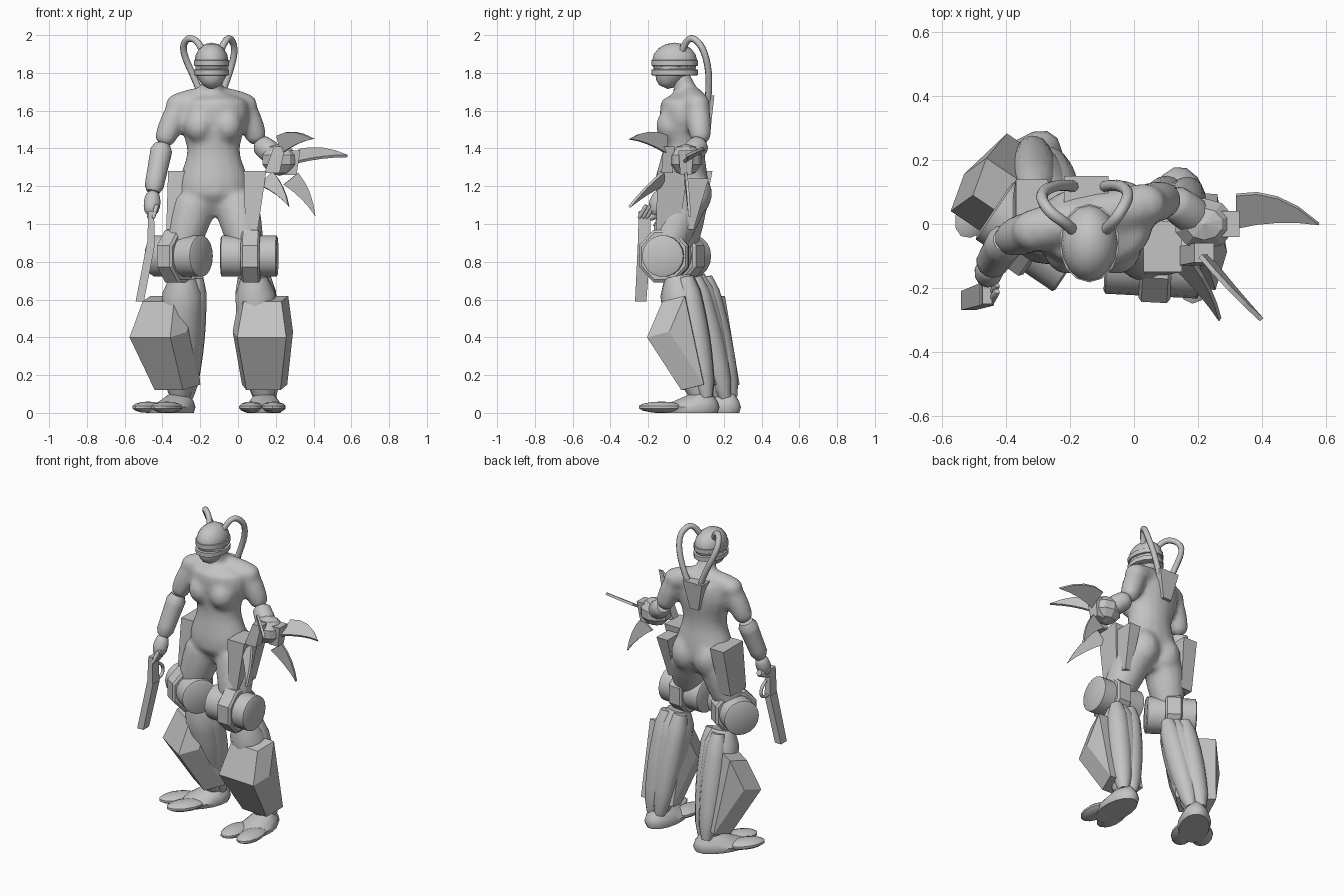
import bpy, bmesh, math
from mathutils import Vector, Matrix

if "Cube" in bpy.data.objects:
    bpy.data.objects.remove(bpy.data.objects["Cube"])

grey = bpy.data.materials.new("plain grey")
grey.use_nodes = True
tone = (.55, .55, .55, 1)
grey.diffuse_color = tone
grey.node_tree.nodes["Principled BSDF"].inputs["Base Color"].default_value = tone
IDENTITY = Matrix()
SIDES = {"left": 1, "right": -1}


def vec(x, y, z):
    return Vector((x, y, z))


def finish(name, bm, place=IDENTITY, smooth=False):
    bm.transform(place)
    bmesh.ops.recalc_face_normals(bm, faces=bm.faces)
    mesh = bpy.data.meshes.new(name)
    bm.to_mesh(mesh)
    bm.free()
    mesh.materials.append(grey)
    part = bpy.data.objects.new(name, mesh)
    bpy.context.collection.objects.link(part)
    if smooth:
        bpy.ops.object.select_all(action='DESELECT')
        part.select_set(True)
        bpy.context.view_layer.objects.active = part
        bpy.ops.object.shade_smooth_by_angle(angle=math.radians(45))
    return part


def skin(name, rings, sides=14, place=IDENTITY, smooth=True, level=False):
    """Join elliptical rings (centre, width, depth) into a closed skin."""
    bm = bmesh.new()
    up = vec(0, 0, 1)
    aim = up.rotation_difference(up if level else rings[-1][0] - rings[0][0])
    loops = []
    for centre, width, depth in rings:
        turns = [math.tau * (i + .5) / sides for i in range(sides)]
        loops.append([bm.verts.new(centre + aim @ vec(width * math.cos(a), depth * math.sin(a), 0))
                      for a in turns])
    for low, high in zip(loops, loops[1:]):
        for i in range(sides):
            bm.faces.new((low[i - 1], low[i], high[i], high[i - 1]))
    bm.faces.new(loops[0])
    bm.faces.new(loops[-1])
    return finish(name, bm, place, smooth)


def limb(name, start, end, r_start, r_end, bulge=0, place=IDENTITY):
    """A rounded limb whose radius swells by a sine towards its middle."""
    rings = []
    steps = 8
    for i in range(steps + 1):
        t = i / steps
        r = r_start + (r_end - r_start) * t + bulge * math.sin(math.pi * t)
        if i in (0, steps):
            r *= .7
        rings.append((start.lerp(end, t), r, r))
    return skin(name, rings, place=place)


def drum(name, start, end, width, depth, sides, place=IDENTITY, rim=.1, smooth=True):
    """A short cylinder with chamfered rims."""
    rings = [(start.lerp(end, t), width * k, depth * k)
             for t, k in ((0, .9), (rim, 1), (1 - rim, 1), (1, .9))]
    return skin(name, rings, sides, place, smooth)


def hull(name, points, place=IDENTITY):
    bm = bmesh.new()
    for point in points:
        bm.verts.new(point)
    bmesh.ops.convex_hull(bm, input=bm.verts)
    return finish(name, bm, place)


def taper(name, bottom, top, bottom_size, top_size):
    """A flat-faced block between two level rectangles given by half sizes."""
    return hull(name, [centre + vec(i * size[0], j * size[1], 0)
                       for centre, size in ((bottom, bottom_size), (top, top_size))
                       for i in (-1, 1) for j in (-1, 1)])


def ball(name, centre, radii, place=IDENTITY, segments=14, smooth=True):
    bm = bmesh.new()
    bmesh.ops.create_uvsphere(bm, u_segments=segments, v_segments=segments // 2, radius=1)
    bm.transform(Matrix.Translation(centre) @ Matrix.Diagonal((*radii, 1)))
    return finish(name, bm, place, smooth)


def tube(name, points, radius):
    curve = bpy.data.curves.new(name, 'CURVE')
    curve.dimensions = '3D'
    curve.bevel_depth = radius
    curve.bevel_resolution = 2
    curve.resolution_u = 4
    curve.use_fill_caps = True
    spline = curve.splines.new('NURBS')
    spline.points.add(len(points) - 1)
    for control, point in zip(spline.points, points):
        control.co = (*point, 1)
    spline.use_endpoint_u = True
    spline.order_u = 3
    curve.materials.append(grey)
    bpy.context.collection.objects.link(bpy.data.objects.new(name, curve))


def blade(name, root, tip, bend, width):
    """A thin crescent: two curved edges that part at the root and meet at the tip."""
    steps = 4
    middle = root.lerp(tip, .5)
    edge = bend.normalized() * width

    def curve(start, control, t):
        return start.lerp(control, t).lerp(control.lerp(tip, t), t)

    back = [curve(root + edge, middle + bend, i / steps) for i in range(steps + 1)]
    front = [curve(root - edge, middle, i / steps) for i in range(steps)]
    bm = bmesh.new()
    bm.faces.new([bm.verts.new(p) for p in back + front[::-1]])
    bmesh.ops.triangulate(bm, faces=bm.faces)
    part = finish(name, bm)
    solid = part.modifiers.new("thickness", 'SOLIDIFY')
    solid.thickness = .015
    solid.offset = 0


# Torso: a wave from wide hips through the waist to the chest
hip_z, chest_z = 1.2, 1.58
torso = [(vec(-.12, 0, 1.04), .05, .06)]
for i in range(12):
    z = 1.1 + .05 * i
    wave = math.cos(math.tau * (z - hip_z) / (chest_z - hip_z))
    fit = .75 if i == 0 else 1
    torso.append((vec(-.13, -.01, z), fit * (.165 + .025 * wave), fit * (.12 + .01 * wave)))
torso.append((vec(-.14, .01, 1.7), .07, .06))
body = [skin("torso", torso, 16)]
for side, s in SIDES.items():
    body.append(ball(side + "_chest", vec(-.13 + s * .075, -.08, 1.52), (.08, .08, .09)))
    body.append(ball(side + "_seat", vec(-.12 + s * .08, .04, 1.16), (.1, .1, .12)))
body.append(limb("neck", vec(-.14, .02, 1.66), vec(-.14, -.04, 1.8), .065, .05))

# Head, helmet and visor
head = vec(-.14, -.06, 1.86)
limb("jaw", vec(-.14, -.12, 1.725), head, .035, .085, .02)
ball("helmet_dome", head, (.09, .12, .1), segments=16)
for label, drop in (("upper", 0), ("lower", .05)):
    top = head + vec(0, 0, .01 - drop)
    drum(label + "_visor", top - vec(0, 0, .035), top, .095, .123, 14)

# Head hoses and their back housing
for side, s, spread in (("left", 1, .13), ("right", -1, .16)):
    path = ((.05, -.02, 1.92), (.07, 0, 1.97), (spread - .03, .04, 1.99), (spread, .1, 1.92),
            (.08, .13, 1.75), (.02, .11, 1.6))
    tube(side + "_hose", [vec(head.x + s * x, y, z) for x, y, z in path], .018)
taper("back_housing", vec(-.15, .1, 1.5), vec(-.15, .1, 1.68), (.03, .03), (.07, .05))


def leg(side, ankle, turn, knee, hip):
    s = SIDES[side]
    place = (Matrix.Translation(ankle) @ Matrix.Rotation(math.radians(turn), 4, 'Z')
             @ Matrix.Diagonal((s, 1, 1, 1)))
    across = vec(1, 0, 0)
    body.append(limb(side + "_thigh", place @ knee, hip, .08, .12, .01))
    # Knee roller with an eight-sided band
    drum(side + "_knee_roller", knee - across * .15, knee + across * .15, .11, .11, 18, place, .02)
    drum(side + "_knee_band", knee - across * .04, knee + across * .06, .15, .14, 8, place, smooth=False)
    # Calf with two muscle lobes behind it
    top = knee + vec(.02, .07, -.11)
    limb(side + "_calf", vec(0, 0, .05), top, .055, .1, .03, place)
    for label, i in (("inner", -1), ("outer", 1)):
        limb(f"{side}_{label}_calf_lobe", vec(i * .03, .03, .08), top + vec(i * .05, .05, 0),
             .045, .055, .02, place)
        ball(f"{side}_{label}_toe", vec(i * .06, -.21, .03), (.065, .12, .03), place)
    # Faceted shin guard, widest below the knee
    guard = []
    for z, y, half in ((.59, -.2, .1), (.4, -.28, .13), (.12, -.1, .09)):
        for i in (-1, 1):
            guard += [vec(i * half, y, z), vec(i * (half + .03), y + .12, z + .03)]
    hull(side + "_shin_guard", guard, place)
    # Foot
    skin(side + "_foot", [(vec(0, -.08, 0), .09, .17), (vec(0, -.08, .03), .1, .18),
                          (vec(0, -.03, .06), .08, .12), (vec(0, 0, .1), .05, .06)],
         16, place, level=True)


leg("left", vec(.14, .08, 0), -3, vec(-.07, -.2, .83), vec(-.02, 0, 1.15))
leg("right", vec(-.31, .2, 0), -34, vec(-.13, -.2, .83), vec(-.22, 0, 1.15))

# Tapered hip holsters
taper("left_holster", vec(.07, -.1, .94), vec(.09, -.07, 1.28), (.03, .06), (.06, .08))
taper("left_holster_rear", vec(.08, 0, .97), vec(.09, .06, 1.24), (.02, .04), (.04, .06))
taper("right_holster", vec(-.34, 0, .97), vec(-.32, .04, 1.28), (.04, .08), (.05, .1))


def upper_arm(side, shoulder, elbow):
    body.append(ball(side + "_shoulder", shoulder, (.075, .07, .065)))
    body.append(limb(side + "_upper_arm", elbow, shoulder, .05, .06, .01))
    body.append(limb(side + "_collar", vec(-.14, .02, 1.67), shoulder, .07, .07))


# Right arm, gauntlet and hand
elbow, wrist = vec(-.4, -.05, 1.42), vec(-.45, -.13, 1.17)
upper_arm("right", vec(-.31, -.02, 1.63), elbow)
limb("right_gauntlet", wrist, elbow, .05, .06)
palm = vec(-.46, -.17, 1.05)
limb("right_hand", palm, wrist, .03, .03, .015)
for i in range(3):
    knuckle = palm + vec(.03, -.02 * i, .05)
    limb("right_finger", knuckle, knuckle - vec(.02, .04, .07), .012, .01)

# Firearm pointing down
breech = vec(-.46, -.22, .9)
taper("gun_body", breech, vec(-.46, -.22, 1.07), (.02, .035), (.015, .03))
taper("gun_barrel", vec(-.52, -.24, .59), breech, (.022, .03), (.022, .035))
limb("gun_grip", vec(-.46, -.2, 1.03), vec(-.46, -.1, 1.08), .02, .025)
tube("gun_trigger_guard", [breech + vec(0, y, z) for y, z in ((.03, 0), (.1, 0), (.1, .08), (.05, .1))], .01)

# Left arm
elbow, hub = vec(.11, .08, 1.43), vec(.22, 0, 1.34)
upper_arm("left", vec(.03, .06, 1.63), elbow)
limb("left_forearm", elbow, hub, .05, .05, .01)

# Blend the overlapping body parts into one smooth skin
bpy.ops.object.select_all(action='DESELECT')
for part in body:
    part.select_set(True)
bpy.context.view_layer.objects.active = body[0]
bpy.ops.object.join()
body[0].name = "body"
remesh = body[0].modifiers.new("blend", 'REMESH')
remesh.mode = 'VOXEL'
remesh.voxel_size = .015
remesh.use_smooth_shade = True
soften = body[0].modifiers.new("soften", 'SMOOTH')
soften.iterations = 8

# Claw weapon: faceted hub, two mounts and four curved blades
ball("claw_hub", hub, (.1, .085, .085), segments=10, smooth=False)
taper("claw_outer_mount", hub + vec(.06, 0, -.08), hub + vec(.08, 0, .05), (.03, .03), (.03, .04))
taper("claw_front_mount", hub + vec(-.04, -.1, -.07), hub + vec(0, -.09, .07), (.04, .03), (.03, .03))
blade("claw_blade_outer_upper", vec(.32, .04, 1.36), vec(.58, 0, 1.36), vec(0, .1, .06), .06)
blade("claw_blade_outer_lower", vec(.28, 0, 1.24), vec(.41, .02, 1.04), vec(.05, 0, .04), .05)
blade("claw_blade_front_upper", vec(.22, -.1, 1.42), vec(.4, -.3, 1.45), vec(-.02, 0, .08), .05)
blade("claw_blade_front_lower", vec(.15, -.12, 1.24), vec(.27, -.3, 1.09), vec(.04, 0, .04), .05)
